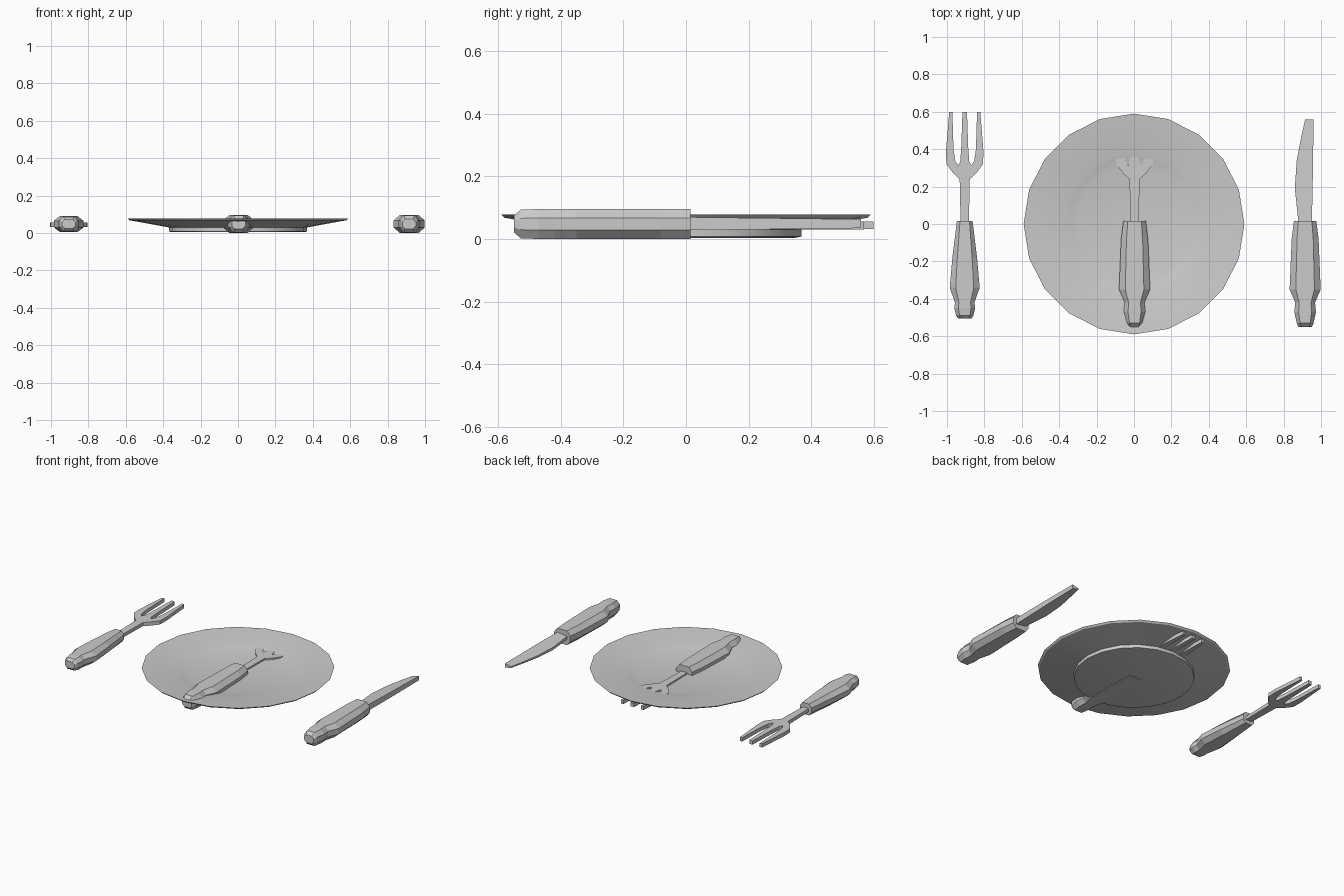
import bpy
import bmesh
import math

cube = bpy.data.objects.get("Cube")
if cube:
    bpy.data.objects.remove(cube, do_unlink=True)

GREY = bpy.data.materials.new("plain grey")
GREY.use_nodes = True
GREY.diffuse_color = (0.6, 0.6, 0.6, 1)
GREY.node_tree.nodes["Principled BSDF"].inputs["Base Color"].default_value = (0.6, 0.6, 0.6, 1)


def finish(name, bm, x=0.0, smooth=None):
    bmesh.ops.recalc_face_normals(bm, faces=bm.faces)
    mesh = bpy.data.meshes.new(name)
    bm.to_mesh(mesh)
    bm.free()
    mesh.materials.append(GREY)
    obj = bpy.data.objects.new(name, mesh)
    obj.location.x = x
    bpy.context.collection.objects.link(obj)
    if smooth:
        bpy.ops.object.select_all(action='DESELECT')
        obj.select_set(True)
        bpy.context.view_layer.objects.active = obj
        bpy.ops.object.shade_smooth_by_angle(angle=math.radians(smooth))
    return obj


def loft(bm, rings, cap=True):
    """Bridge closed rings of points."""
    loops = [[bm.verts.new(p) for p in ring] for ring in rings]
    for a, b in zip(loops, loops[1:]):
        for i in range(len(a)):
            j = (i + 1) % len(a)
            bm.faces.new((a[i], a[j], b[j], b[i]))
    if cap:
        bm.faces.new(loops[0])
        bm.faces.new(loops[-1])


def handle(name, x, stations, bottom, top):
    """Eight-sided grip; stations are (y, half width, height factor)."""
    mid, tall = (bottom + top) / 2, (top - bottom) / 2
    rings = []
    for y, w, k in stations:
        flat, h = w * 0.6, tall * k
        quarter = [(w, h * 0.4), (flat, h)]
        half = quarter + [(-u, v) for u, v in reversed(quarter)]
        ring = half + [(-u, -v) for u, v in half]
        rings.append([(u, y, mid + v) for u, v in ring])
    bm = bmesh.new()
    loft(bm, rings)
    finish(name, bm, x)


def slab(name, x, outline, mid, half_thick):
    """Flat outline given thickness; half_thick is a function of (x, y)."""
    bm = bmesh.new()
    loft(bm, [[(u, v, mid + s * half_thick(u, v)) for u, v in outline] for s in (-1, 1)])
    finish(name, bm, x)


# Plate: revolved profile with a foot, a sunken well and a sloping rim
SIDES = 20
profile = [(0.35, 0.004), (0.37, 0.008), (0.37, 0.03), (0.58, 0.068), (0.59, 0.078),
           (0.38, 0.059), (0.35, 0.053), (0.31, 0.045)]
bm = bmesh.new()
loft(bm, [[(r * math.cos(math.tau * i / SIDES), r * math.sin(math.tau * i / SIDES), z)
           for i in range(SIDES)] for r, z in profile])
finish("plate", bm, smooth=25)

# Grips
wide_grip = [(0.015, 0.06, 1), (-0.08, 0.072, 1), (-0.35, 0.083, 1), (-0.42, 0.053, 1),
             (-0.47, 0.058, 1), (-0.53, 0.045, 0.95), (-0.55, 0.036, 0.55)]
slim_grip = [(0.015, 0.042, 0.9), (-0.18, 0.066, 1), (-0.34, 0.08, 1), (-0.42, 0.052, 1),
             (-0.45, 0.056, 1), (-0.49, 0.046, 0.9), (-0.505, 0.036, 0.55)]
handle("knife_handle", 0.915, wide_grip, 0, 0.096)
handle("plate_fork_handle", 0.003, wide_grip, 0, 0.096)
handle("fork_handle", -0.905, slim_grip, 0.005, 0.09)

# Knife blade: thick spine, thinner cutting edge
blade = [(-0.035, 0), (-0.055, 0.19), (-0.045, 0.34), (-0.02, 0.47), (0, 0.56),
         (0.045, 0.56), (0.042, 0.3), (0.036, 0)]
slab("knife_blade", 0.915, blade, 0.049,
     lambda u, v: (0.021 if u > 0.02 else 0.011) - 0.012 * v)


# Fork heads: half an outline, mirrored
def fork_head(name, x, tip, mid):
    side = [(0.022, 0), (0.027, 0.24), (0.06, 0.27), (0.098, 0.32), (0.1, 0.39),
            (0.083, tip), (0.066, tip), (0.06, 0.4), (0.05, 0.335), (0.034, 0.313),
            (0.024, 0.335), (0.019, 0.4), (0.012, tip)]
    outline = side + [(-u, v) for u, v in reversed(side)]
    slab(name, x, outline, mid, lambda u, v: 0.0125 if v > 0.1 else 0.011)


fork_head("fork_head", -0.905, 0.6, 0.044)
fork_head("plate_fork_head", 0.003, 0.57, 0.043)
